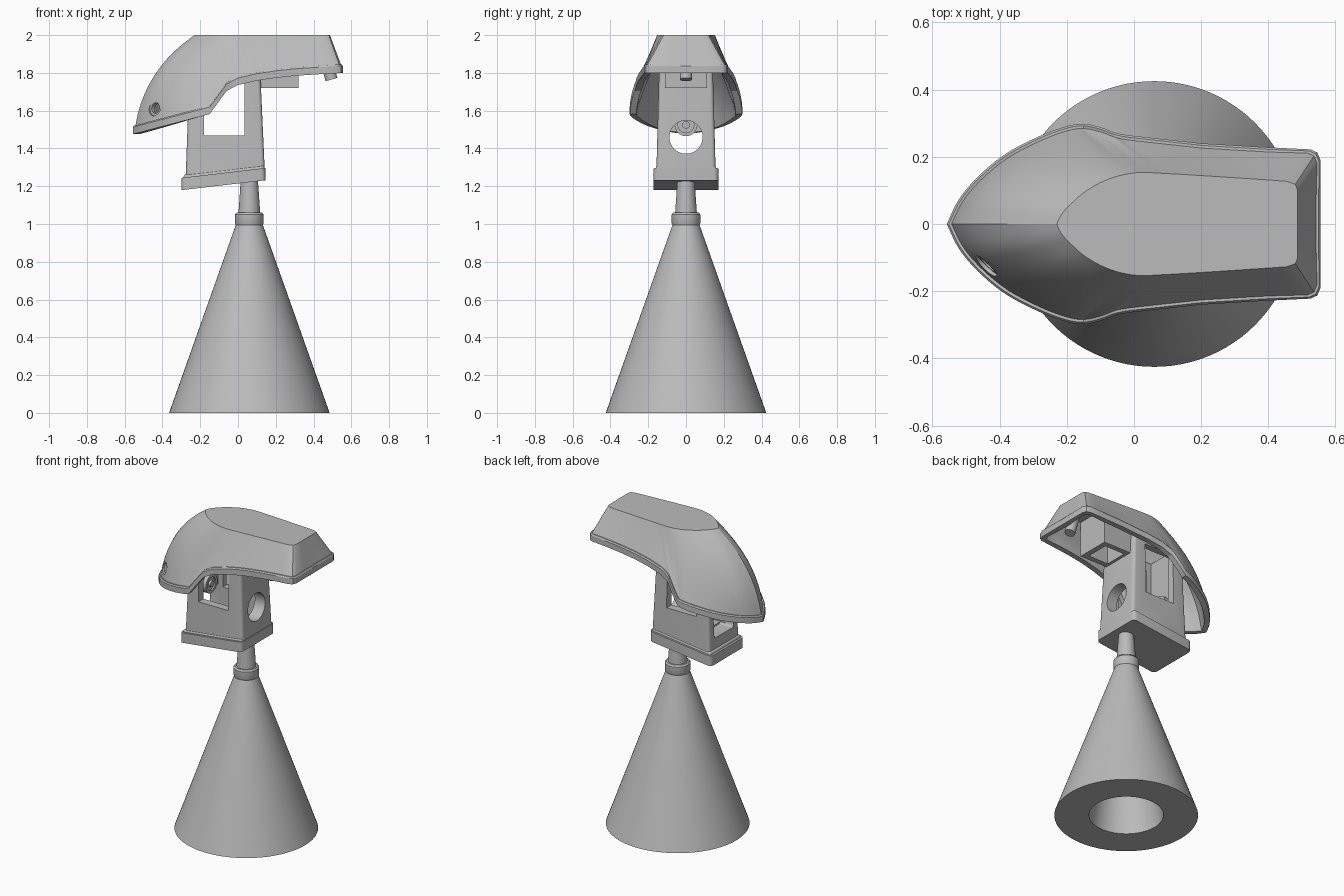
import bpy, bmesh, math
from mathutils import Vector

old = bpy.data.objects.get("Cube")
if old:
    bpy.data.objects.remove(old, do_unlink=True)

GREY = (0.5, 0.5, 0.5, 1)
mat = bpy.data.materials.new("plain grey")
mat.use_nodes = True
mat.diffuse_color = GREY
mat.node_tree.nodes["Principled BSDF"].inputs["Base Color"].default_value = GREY
AXIS = 0.06   # centre line of the stand


def finish(bm, name):
    bmesh.ops.recalc_face_normals(bm, faces=bm.faces)
    me = bpy.data.meshes.new(name)
    bm.to_mesh(me)
    bm.free()
    ob = bpy.data.objects.new(name, me)
    bpy.context.collection.objects.link(ob)
    me.materials.append(mat)
    return ob


def activate(ob):
    bpy.ops.object.select_all(action='DESELECT')
    ob.select_set(True)
    bpy.context.view_layer.objects.active = ob


def smooth(ob, angle=30):
    activate(ob)
    bpy.ops.object.shade_smooth_by_angle(angle=math.radians(angle))


def box(name, x, y, z, bevel=0, edges=None):
    """Box from (min, max) pairs."""
    bm = bmesh.new()
    bmesh.ops.create_cube(bm, size=1)
    for v in bm.verts:
        v.co = [r[0] if c < 0 else r[1] for c, r in zip(v.co, (x, y, z))]
    if bevel:
        picked = [e for e in bm.edges if edges is None or edges(e)]
        bmesh.ops.bevel(bm, geom=picked, offset=bevel, segments=4, profile=0.5, affect='EDGES')
    return finish(bm, name)


def rod(name, a, b, r1, r2=None):
    """Cylinder or cone between two points."""
    a, b = Vector(a), Vector(b)
    bm = bmesh.new()
    bmesh.ops.create_cone(bm, cap_ends=True, segments=48, radius1=r1,
                          radius2=r1 if r2 is None else r2, depth=(b - a).length)
    turn = (b - a).to_track_quat('Z', 'Y').to_matrix()
    for v in bm.verts:
        v.co = turn @ v.co + (a + b) / 2
    return finish(bm, name)


def lathe(name, profile, steps=96):
    """Closed (radius, z) profile spun around the stand axis."""
    bm = bmesh.new()
    rings = []
    for i in range(steps):
        t = math.tau * i / steps
        rings.append([bm.verts.new((AXIS + r * math.cos(t), r * math.sin(t), z)) for r, z in profile])
    n = len(profile)
    for i in range(steps):
        a, b = rings[i], rings[(i + 1) % steps]
        for j in range(n):
            k = (j + 1) % n
            bm.faces.new((a[j], b[j], b[k], a[k]))
    return finish(bm, name)


def cut(ob, cutter):
    cutter.hide_render = True
    m = ob.modifiers.new("cut", 'BOOLEAN')
    m.operation, m.solver, m.object = 'DIFFERENCE', 'EXACT', cutter
    activate(ob)
    bpy.ops.object.modifier_apply(modifier=m.name)
    bpy.data.objects.remove(cutter, do_unlink=True)


# Stand: hollow cone, collar and neck
smooth(lathe("stand_cone", [(0.425, 0), (0.07, 1.0), (0.03, 1.0), (0.215, 0.04), (0.22, 0)]))
smooth(lathe("collar", [(0.02, 0.99), (0.07, 0.99), (0.076, 1.005), (0.076, 1.05),
                        (0.068, 1.06), (0.02, 1.06)]))
smooth(lathe("neck", [(0.01, 1.05), (0.058, 1.05), (0.045, 1.24), (0.01, 1.24)]))


# Sloping base plate with a chamfered top
def shear(ob, limit=9):
    for v in ob.data.vertices:
        if v.co.z < limit:
            v.co.z += 0.118 * (v.co.x + 0.08)


plate = box("base_plate", (-0.3, 0.145), (-0.172, 0.172), (1.205, 1.27), 0.025,
            lambda e: abs(e.verts[0].co.z - e.verts[1].co.z) > 0.01)
shear(plate)
smooth(plate)
step = box("plate_step", (-0.288, 0.138), (-0.16, 0.16), (1.25, 1.285), 0.012)
shear(step)
smooth(step)

# Tapered hollow post with slots front and back, a round hole and a window
post = box("post", (-0.278, 0.142), (-0.157, 0.157), (1.25, 1.86), 0.02,
           lambda e: abs(e.verts[0].co.z - e.verts[1].co.z) > 0.01)
for v in post.data.vertices:
    if v.co.z > 1.5:
        v.co.x = -0.08 + (v.co.x + 0.08) * 0.88
        v.co.y *= 0.9
shear(post, 1.5)
cut(post, box("hollow", (-0.215, 0.06), (-0.1, 0.1), (1.34, 1.9)))
SLOT_X, SLOT_R = -0.073, 0.107
cut(post, rod("slot_round", (SLOT_X, -0.3, 1.468), (SLOT_X, 0.3, 1.468), SLOT_R))
cut(post, box("slot_straight", (SLOT_X - SLOT_R, SLOT_X + SLOT_R), (-0.3, 0.3), (1.468, 1.8)))
cut(post, rod("round_hole", (0, 0, 1.46), (0.3, 0, 1.46), 0.088))
cut(post, box("window", (-0.4, -0.18), (-0.1, 0.1), (1.33, 1.49), 0.02,
              lambda e: abs(e.verts[0].co.x - e.verts[1].co.x) > 0.01))
smooth(post)

# Knob on the inside of the post
smooth(rod("knob_stem", (-0.26, 0, 1.525), (-0.2, 0, 1.525), 0.035))
knob = rod("knob", (-0.225, 0, 1.525), (-0.19, 0, 1.525), 0.06)
cut(knob, rod("knob_recess", (-0.2, 0, 1.525), (-0.1, 0, 1.525), 0.042))
smooth(knob)
smooth(rod("knob_pin", (-0.21, 0, 1.525), (-0.185, 0, 1.525), 0.02))

# Hood: matching half outlines of the rim and of the flat top
RIM = [(-0.557, 0), (-0.52, 0.075), (-0.46, 0.145), (-0.38, 0.21), (-0.28, 0.262), (-0.2, 0.291),
       (-0.15, 0.298), (-0.1, 0.288), (-0.05, 0.27), (0, 0.262), (0.2, 0.24), (0.4, 0.228),
       (0.525, 0.222), (0.545, 0.213), (0.555, 0.19), (0.555, 0)]
TOP = [(-0.23, 0), (-0.215, 0.03), (-0.185, 0.062), (-0.15, 0.093), (-0.1, 0.123), (-0.05, 0.142),
       (0, 0.152), (0.04, 0.153), (0.08, 0.151), (0.12, 0.149), (0.25, 0.141), (0.4, 0.131),
       (0.455, 0.127), (0.48, 0.118), (0.487, 0.1), (0.487, 0)]
EDGE = [(-0.56, 1.475), (-0.15, 1.582), (-0.06, 1.705), (0.02, 1.746),
        (0.166, 1.77), (0.325, 1.787), (0.56, 1.80)]


def refine(points, curved=9, sub=5):
    """Smooth the nose and shoulders, keep the tail as drawn, then mirror."""
    p = [Vector(q) for q in points]
    out = []
    for i in range(len(p) - 1):
        if i >= curved:
            out += [p[i], p[i].lerp(p[i + 1], 0.5)]
            continue
        before, after = p[max(i - 1, 0)], p[i + 2] if i + 1 < curved else p[i + 1]
        for k in range(sub):
            t = k / sub
            m0, m1 = (p[i + 1] - before) / 2, (after - p[i]) / 2
            out.append(p[i] * (2*t**3 - 3*t*t + 1) + m0 * (t**3 - 2*t*t + t)
                       + p[i + 1] * (3*t*t - 2*t**3) + m1 * (t**3 - t*t))
    out.append(p[-1])
    return out + [Vector((q.x, -q.y)) for q in out[-2:0:-1]]


def edge_z(x):
    for (x0, z0), (x1, z1) in zip(EDGE, EDGE[1:]):
        if x <= x1:
            return z0 + (z1 - z0) * (x - x0) / (x1 - x0)
    return EDGE[-1][1]


def inset(p, d):
    c = Vector((min(max(p.x, -0.2), 0.35), 0))
    return p + (c - p).normalized() * d


rim, top = refine(RIM), refine(TOP)


def ring(d, dz):
    return [(*inset(p, d), edge_z(p.x) + dz) for p in rim]


def wall(t, d_base, d_top, z_top):
    """One level of the wall: bulged at the nose, straight at the tail."""
    out = []
    for p, q in zip(rim, top):
        a = Vector((*inset(p, d_base), edge_z(p.x) + 0.045))
        b = Vector((*inset(q, d_top), z_top))
        w = min(max((-0.1 - p.x) / 0.4, 0), 1)
        c = Vector((*a.xy.lerp(b.xy, 0.15), a.z + 0.62 * (b.z - a.z)))
        c = ((a + b) / 2).lerp(c, w)
        out.append(a * (1 - t)**2 + c * 2 * t * (1 - t) + b * t * t)
    return out


LEVELS = 10
rings = [wall(i / LEVELS, 0.045, 0.03, 1.95) for i in range(LEVELS, -1, -1)]
rings += [ring(0.035, 0), ring(0, 0), ring(0, 0.037), ring(0.006, 0.045)]
rings += [wall(i / LEVELS, 0.014, 0, 2.0) for i in range(LEVELS + 1)]
bm = bmesh.new()
loops = [[bm.verts.new(c) for c in r] for r in rings]
for a, b in zip(loops, loops[1:]):
    for i in range(len(a)):
        j = (i + 1) % len(a)
        bm.faces.new((a[i], a[j], b[j], b[i]))
bm.faces.new(loops[0])
bm.faces.new(loops[-1])
hood = finish(bm, "hood")

# Countersunk holes either side of the nose
for side in (1, -1):
    n = Vector((-0.69, 0.72 * side, 0.08)).normalized()
    p = Vector((-0.445, 0.13 * side, 1.615))
    cut(hood, rod("nose_recess", p - n * 0.012, p + n * 0.1, 0.042, 0.05))
    cut(hood, rod("nose_hole", p - n * 0.12, p + n * 0.1, 0.028))
smooth(hood, 25)

# Hollow bracket and small nozzle under the tail
bracket = box("bracket", (0.09, 0.32), (-0.11, 0.11), (1.72, 1.96))
cut(bracket, box("bracket_hollow", (0.14, 0.285), (-0.075, 0.075), (1.6, 1.9)))
smooth(bracket)
nozzle = rod("nozzle", (0.44, 0, 1.96), (0.495, 0, 1.765), 0.032)
cut(nozzle, rod("nozzle_bore", (0.483, 0, 1.807), (0.51, 0, 1.712), 0.018))
smooth(nozzle)
